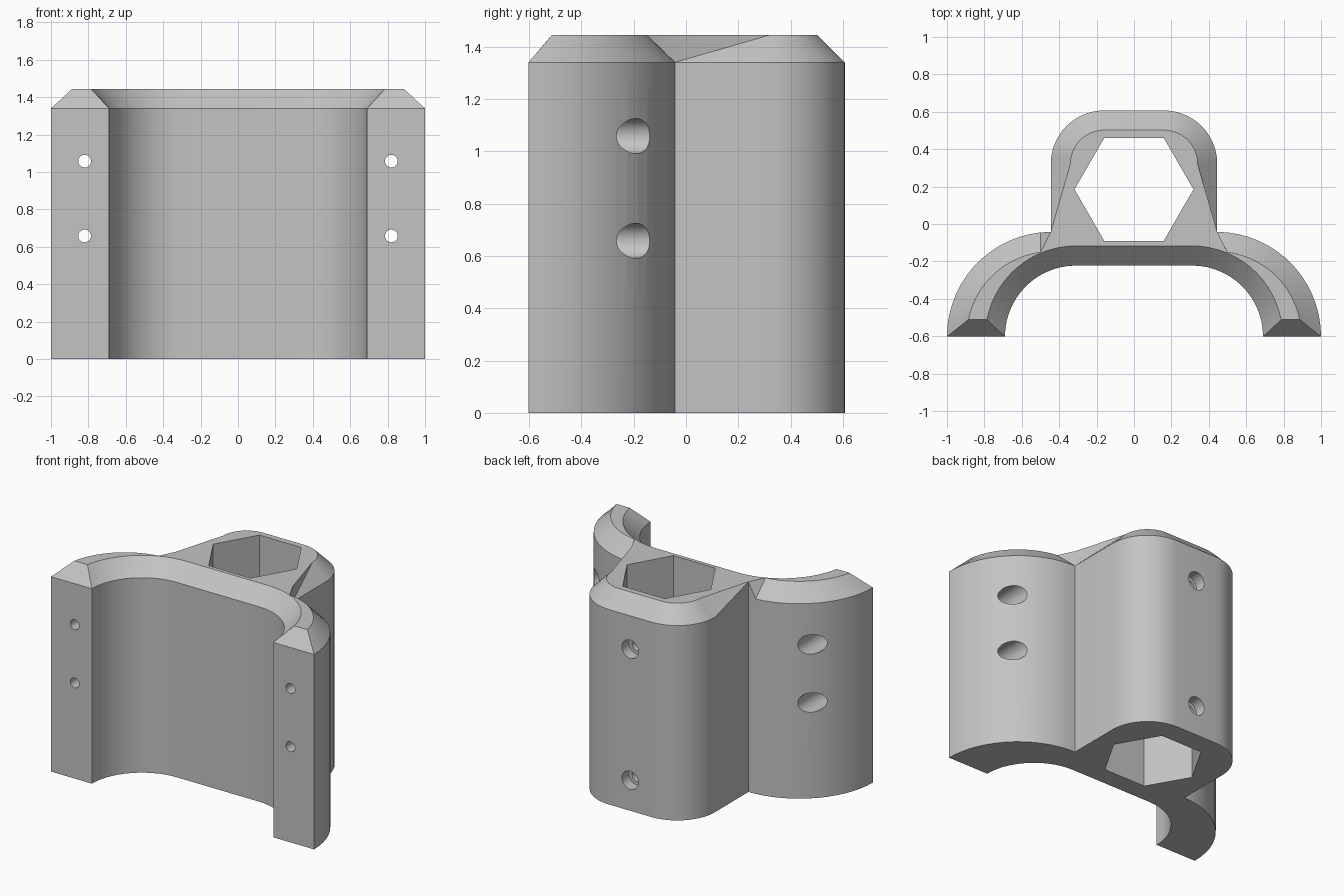
import bpy, bmesh, math

if "Cube" in bpy.data.objects:
    bpy.data.objects.remove(bpy.data.objects["Cube"])

H, RIM = 1.445, 1.34          # full height, start of the top chamfer
VALLEY = (0.445, -0.042)      # corner between wing and boss


def arc(cx, cy, r_low, r_up, a0_low, a0_up, a1_low, a1_up, n=14):
    """Pairs of (lower, upper) points along a chamfered arc, angles in degrees."""
    out = []
    for i in range(n + 1):
        t = i / n
        lo = math.radians(a0_low + (a1_low - a0_low) * t)
        up = math.radians(a0_up + (a1_up - a0_up) * t)
        out.append(((cx + r_low * math.cos(lo), cy + r_low * math.sin(lo)),
                    (cx + r_up * math.cos(up), cy + r_up * math.sin(up))))
    return out


def mirrored(pairs):
    return [((-l[0], l[1]), (-u[0], u[1])) for l, u in reversed(pairs)]


# Right half of the outline: wing arc, valley, boss corner; then the inner saddle
wing = arc(0.44, -0.602, 0.56, 0.455, 0, 11.5, 84, 82.5)
boss = arc(0.16, 0.322, 0.285, 0.18, 0, 0, 90, 90)
half = wing + [(VALLEY, VALLEY)] + boss
saddle = arc(0.31, -0.602, 0.38, 0.485, 0, 10.7, 90, 90)
outline = half + mirrored(half) + list(reversed(mirrored(saddle)))[::1] + list(reversed(saddle))

# Bracket body: walls, chamfer ring and caps
bm = bmesh.new()
base, low, top = [], [], []
for l, u in outline:
    is_valley = l == u
    z = H if is_valley and l[0] < 0 else RIM      # left chamfer runs out at the valley
    base.append(bm.verts.new((*l, 0)))
    low.append(bm.verts.new((*l, z)))
    top.append(bm.verts.new((*u, H)))
n = len(outline)
for a in range(n):
    b = (a + 1) % n
    bm.faces.new((base[a], base[b], low[b], low[a]))
    if outline[b][0] == outline[b][1]:
        bm.faces.new((low[a], low[b], top[a]))
        bm.faces.new((low[b], top[b], top[a]))
    elif outline[a][0] == outline[a][1]:
        bm.faces.new((low[a], low[b], top[b]))
        bm.faces.new((low[a], top[b], top[a]))
    else:
        bm.faces.new((low[a], low[b], top[b], top[a]))
bm.faces.new(top)
bm.faces.new(base[::-1])
bmesh.ops.remove_doubles(bm, verts=bm.verts[:], dist=1e-5)
bmesh.ops.recalc_face_normals(bm, faces=bm.faces[:])
mesh = bpy.data.meshes.new("bracket_body")
bm.to_mesh(mesh)
bm.free()
body = bpy.data.objects.new("bracket_body", mesh)
bpy.context.collection.objects.link(body)

grey = bpy.data.materials.new("light_grey")
grey.diffuse_color = (0.55, 0.55, 0.55, 1)
grey.use_nodes = True
grey.node_tree.nodes["Principled BSDF"].inputs["Base Color"].default_value = grey.diffuse_color
mesh.materials.append(grey)


def cut(obj):
    """Subtract a helper from the body and remove it."""
    obj.hide_render = True
    mod = body.modifiers.new("cut", 'BOOLEAN')
    mod.operation, mod.solver, mod.object = 'DIFFERENCE', 'EXACT', obj
    bpy.context.view_layer.objects.active = body
    bpy.ops.object.modifier_apply(modifier=mod.name)
    bpy.data.objects.remove(obj)


def drill(x, z, r, y0, y1):
    bpy.ops.mesh.primitive_cylinder_add(vertices=32, radius=r, depth=y1 - y0,
                                        location=(x, (y0 + y1) / 2, z),
                                        rotation=(math.pi / 2, 0, 0))
    cut(bpy.context.object)


# Hexagonal socket through the boss (points toward +x and -x)
bpy.ops.mesh.primitive_cylinder_add(vertices=6, radius=0.318, depth=4,
                                    location=(0, 0.185, 0.7), rotation=(0, 0, math.pi / 6))
cut(bpy.context.object)

# Wing screw holes with wide counterbores from behind
for x in (-0.82, 0.82):
    for z in (0.658, 1.058):
        drill(x, z, 0.034, -0.8, 0.2)
        drill(x, z, 0.067, -0.45, 0.2)

# Set screw holes in the back of the boss
for z in (0.21, 1.11):
    drill(0, z, 0.04, 0.3, 0.8)
    drill(0, z, 0.063, 0.53, 0.8)

bpy.ops.object.select_all(action='DESELECT')
body.select_set(True)
bpy.context.view_layer.objects.active = body
bpy.ops.object.shade_smooth_by_angle(angle=math.radians(25))
